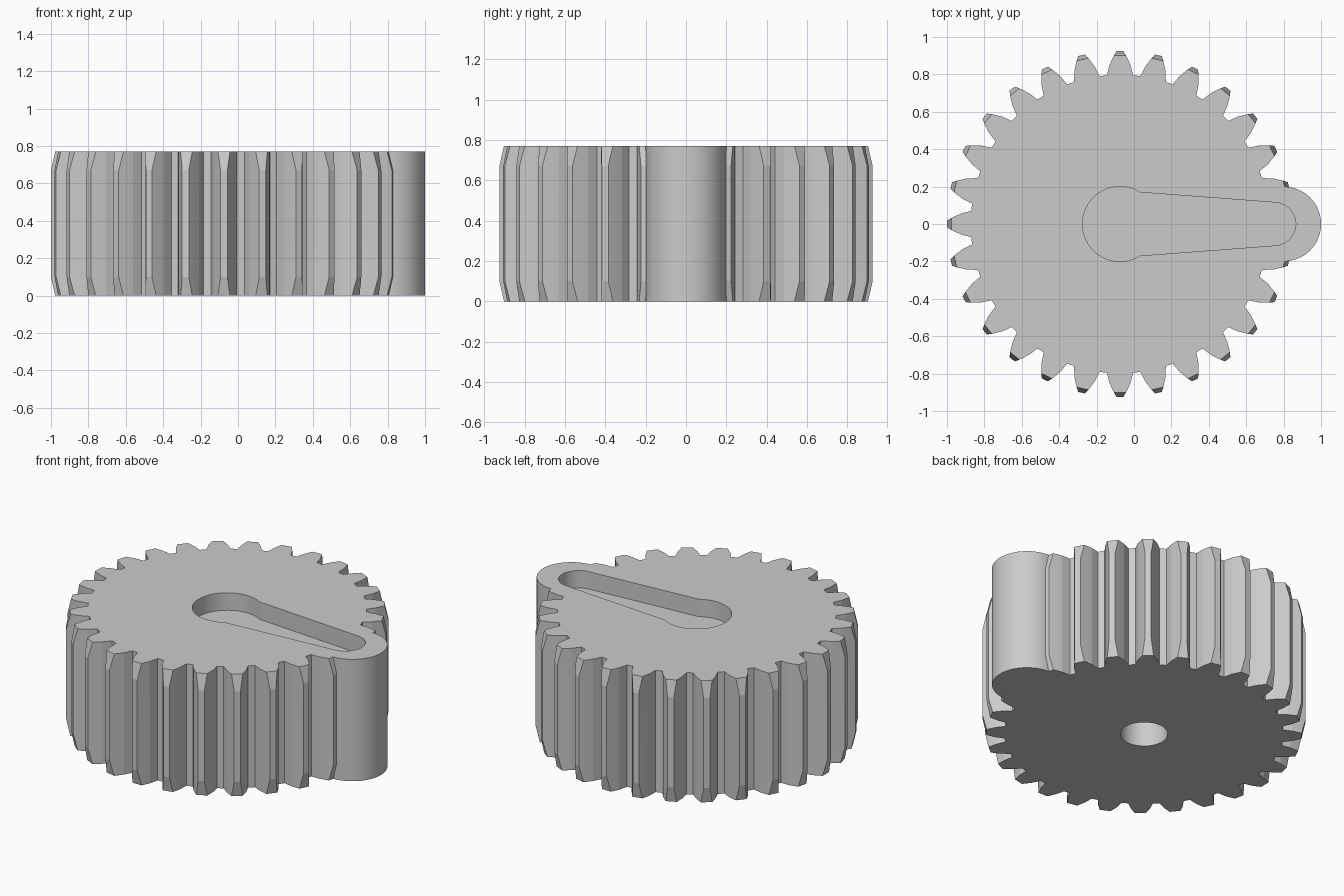
import bpy, bmesh
from math import sin, cos, pi, radians, atan2, hypot

cube = bpy.data.objects.get("Cube")
if cube:
    bpy.data.objects.remove(cube)

HEIGHT = 0.77
CENTRE = -0.075
TEETH = 28

grey = bpy.data.materials.new("light grey plastic")
grey.use_nodes = True
colour = (0.6, 0.6, 0.6, 1)
grey.diffuse_color = colour
grey.node_tree.nodes["Principled BSDF"].inputs["Base Color"].default_value = colour


def loft(name, layers):
    """Closed solid through matching outlines, given as (z, [(x, y), ...])."""
    bm = bmesh.new()
    rings = [[bm.verts.new((x, y, z)) for x, y in pts] for z, pts in layers]
    n = len(rings[0])
    for low, high in zip(rings, rings[1:]):
        for i in range(n):
            j = (i + 1) % n
            bm.faces.new((low[i], low[j], high[j], high[i]))
    bm.faces.new(rings[0][::-1])
    bm.faces.new(rings[-1])
    bmesh.ops.recalc_face_normals(bm, faces=bm.faces)
    mesh = bpy.data.meshes.new(name)
    bm.to_mesh(mesh)
    bm.free()
    mesh.materials.append(grey)
    obj = bpy.data.objects.new(name, mesh)
    bpy.context.collection.objects.link(obj)
    return obj


def arc(cx, radius, start, end, steps):
    angles = [radians(start + (end - start) * i / steps) for i in range(steps + 1)]
    return [(cx + radius * cos(a), radius * sin(a)) for a in angles]


def prism(name, outline, z0, z1):
    return loft(name, [(z0, outline), (z1, outline)])


def combine(body, tool, operation):
    mod = body.modifiers.new(tool.name, 'BOOLEAN')
    mod.operation, mod.solver, mod.object = operation, 'EXACT', tool
    bpy.ops.object.select_all(action='DESELECT')
    body.select_set(True)
    bpy.context.view_layer.objects.active = body
    bpy.ops.object.modifier_apply(modifier=mod.name)
    bpy.data.objects.remove(tool)


def gear_outline(tip):
    """Toothed ring; each flank is (radius, half width) from root to tip."""
    flank = [(0.795, 0.07), (0.85, 0.056), (0.885, 0.04), tip]
    tooth = [(r, -w) for r, w in flank] + [(r, w) for r, w in reversed(flank)]
    points = []
    for k in range(TEETH):
        for r, w in tooth:
            a = 2 * pi * k / TEETH + atan2(w, r)
            d = hypot(r, w)
            points.append((CENTRE + d * cos(a), d * sin(a)))
    return points


# Toothed body, tooth tips bevelled towards both ends
full, narrow = gear_outline((0.925, 0.018)), gear_outline((0.902, 0.032))
knob = loft("gear_knob", [(0, narrow), (0.1, full), (HEIGHT - 0.1, full), (HEIGHT, narrow)])

# Rounded pointer lobe
combine(knob, prism("pointer_lobe", arc(0.8, 0.2, 0, 354.375, 63), 0, HEIGHT), 'UNION')

# Keyhole-shaped pointer recess in the top
recess = arc(CENTRE, 0.2, 58, 302, 44) + arc(0.75, 0.115, -86, 86, 32)
combine(knob, prism("pointer_recess", recess, HEIGHT - 0.11, HEIGHT + 0.1), 'DIFFERENCE')

# Blind shaft hole in the base
combine(knob, prism("shaft_hole", arc(CENTRE, 0.136, 0, 352.5, 47), -0.1, 0.5), 'DIFFERENCE')

bpy.ops.object.shade_smooth_by_angle(angle=radians(10))
